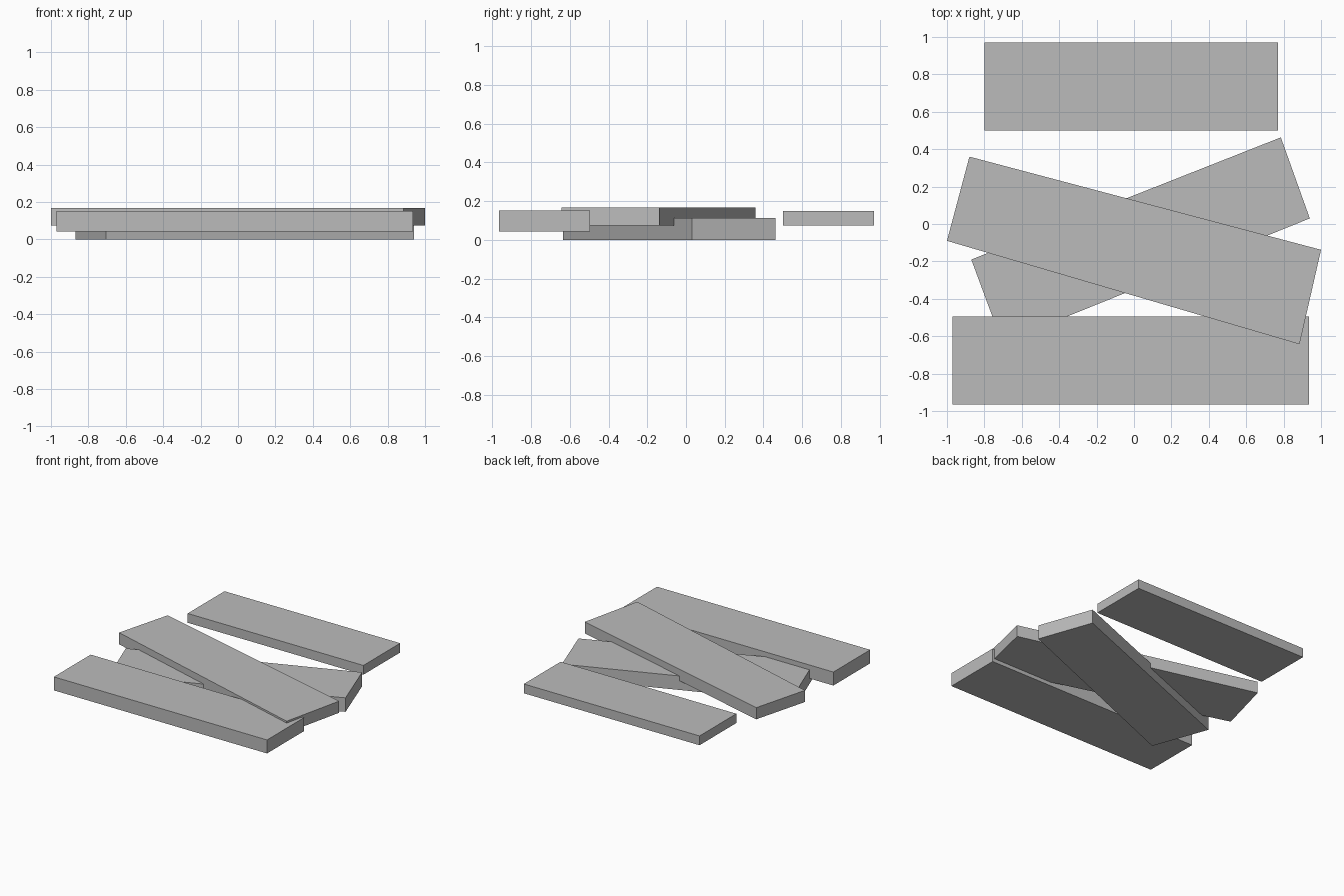
import bpy
import bmesh

cube = bpy.data.objects.get("Cube")
if cube:
    bpy.data.objects.remove(cube, do_unlink=True)

grey = bpy.data.materials.new("plain grey")
grey.use_nodes = True
color = (0.5, 0.5, 0.5, 1)
grey.diffuse_color = color
grey.node_tree.nodes["Principled BSDF"].inputs["Base Color"].default_value = color


def plank(name, outline, bottom, top):
    """Extrude a counter-clockwise outline between two heights."""
    bm = bmesh.new()
    face = bm.faces.new([bm.verts.new((x, y, bottom)) for x, y in outline])
    raised = bmesh.ops.extrude_face_region(bm, geom=[face], use_keep_orig=True)
    verts = [v for v in raised["geom"] if isinstance(v, bmesh.types.BMVert)]
    bmesh.ops.translate(bm, verts=verts, vec=(0, 0, top - bottom))
    bmesh.ops.recalc_face_normals(bm, faces=bm.faces[:])
    mesh = bpy.data.meshes.new(name)
    bm.to_mesh(mesh)
    bm.free()
    mesh.materials.append(grey)
    obj = bpy.data.objects.new(name, mesh)
    bpy.context.collection.objects.link(obj)


def rectangle(x0, x1, y0, y1):
    return [(x0, y0), (x1, y0), (x1, y1), (x0, y1)]


# Straight planks at the back and front
plank("back_plank", rectangle(-0.8, 0.77, 0.5, 0.97), 0.075, 0.15)
plank("front_plank", rectangle(-0.97, 0.935, -0.965, -0.495), 0.043, 0.152)

# Two crossed planks in the middle
plank("lower_crossed_plank",
      [(-0.705, -0.635), (0.94, 0.03), (0.785, 0.463), (-0.87, -0.19)], 0, 0.113)
plank("upper_crossed_plank",
      [(-1, -0.09), (0.885, -0.643), (1, -0.138), (-0.88, 0.36)], 0.073, 0.167)
